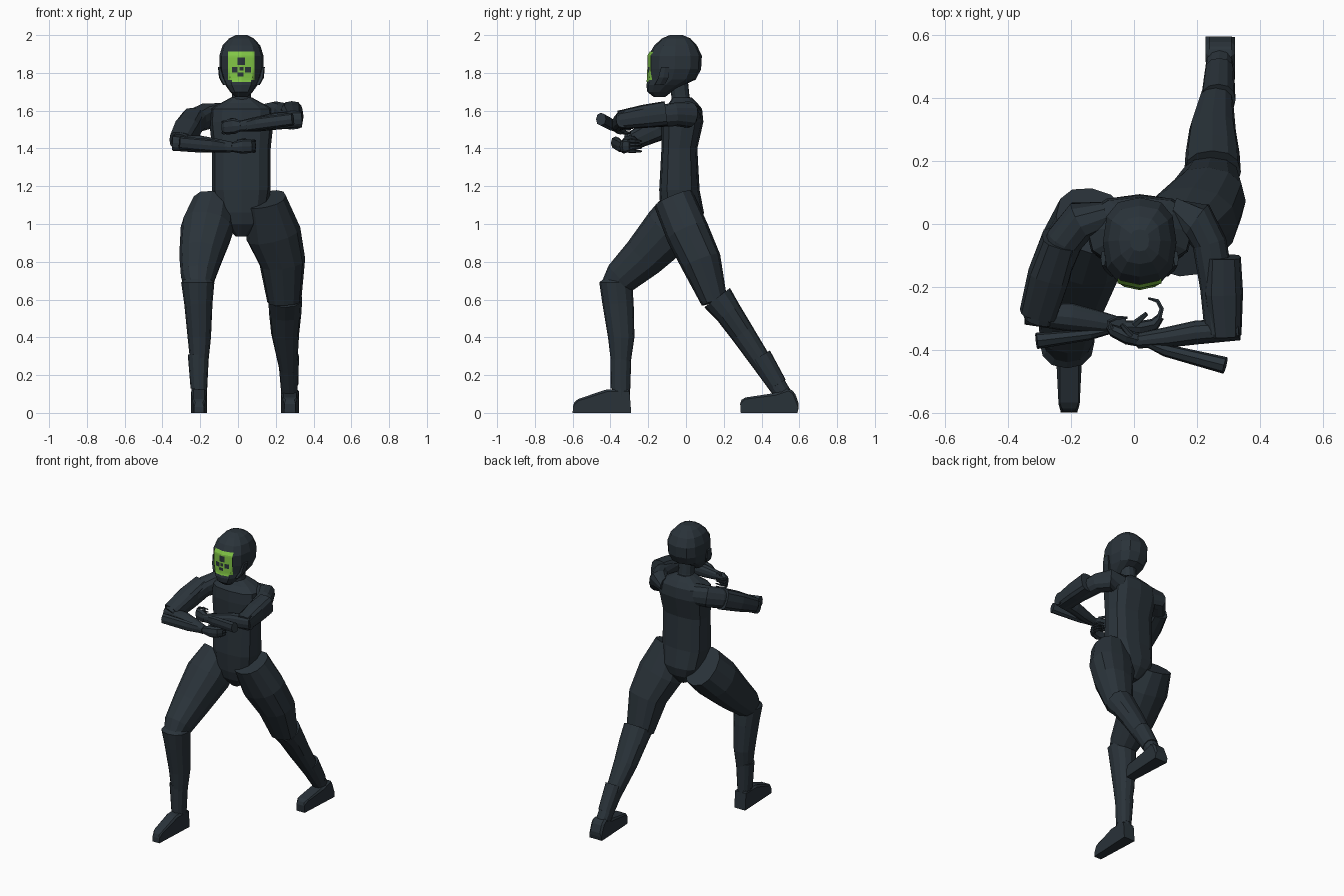
import bpy, bmesh, math
from mathutils import Vector
from mathutils.bvhtree import BVHTree


def material(name, rgb):
    m = bpy.data.materials.new(name)
    m.diffuse_color = (*rgb, 1)
    return m


SLATE = material("dark_slate", (0.023, 0.033, 0.042))
GREEN = material("visor_green", (0.22, 0.56, 0.06))


def finish(name, bm, mats=(SLATE,)):
    me = bpy.data.meshes.new(name)
    bm.to_mesh(me)
    bm.free()
    for m in mats:
        me.materials.append(m)
    ob = bpy.data.objects.new(name, me)
    bpy.context.collection.objects.link(ob)
    return ob


def loft_bm(pts, ref=(1, 0, 0), n=12, p=2.3, level=False):
    """Skin superellipse rings; each point is x, y, z, radius along ref, other radius."""
    bm = bmesh.new()
    c = [Vector(q[:3]) for q in pts]
    rings = []
    for i, q in enumerate(pts):
        t = (c[min(i + 1, len(c) - 1)] - c[max(i - 1, 0)]).normalized()
        if level:
            t = Vector((0, 0, 1))
        u = Vector(ref)
        u = (u - t * u.dot(t)).normalized()
        v = t.cross(u)
        ring = []
        for k in range(n):
            a = 2 * math.pi * k / n
            ca, sa = math.cos(a), math.sin(a)
            pu = math.copysign(abs(ca) ** (2 / p), ca) * q[3]
            pv = math.copysign(abs(sa) ** (2 / p), sa) * q[4]
            ring.append(bm.verts.new(c[i] + u * pu + v * pv))
        rings.append(ring)
    for a, b in zip(rings, rings[1:]):
        for k in range(n):
            bm.faces.new((a[k], a[(k + 1) % n], b[(k + 1) % n], b[k]))
    bm.faces.new(rings[0])
    bm.faces.new(rings[-1])
    bmesh.ops.recalc_face_normals(bm, faces=bm.faces)
    return bm


def loft(name, pts, **kw):
    return finish(name, loft_bm(pts, **kw))


def foot(name, profile, x0, x1, toe):
    bm = bmesh.new()
    f = bm.faces.new([bm.verts.new((x0, y, z)) for y, z in profile])
    new = bmesh.ops.extrude_face_region(bm, geom=[f])["geom"]
    bmesh.ops.translate(bm, vec=(x1 - x0, 0, 0),
                        verts=[g for g in new if isinstance(g, bmesh.types.BMVert)])
    for v in bm.verts:  # narrow the toe
        if v.co.y < toe + .01:
            v.co.x = (x0 + x1) / 2 + (v.co.x - (x0 + x1) / 2) * .65
    bmesh.ops.recalc_face_normals(bm, faces=bm.faces)
    edges = [e for e in bm.edges if min(v.co.z for v in e.verts) > 0.01]
    bmesh.ops.bevel(bm, geom=edges, offset=0.012, segments=1, affect='EDGES')
    finish(name, bm)


CX = 0.018

# Torso and neck
loft("torso", [(CX, -.02, .935, .03, .05), (CX, -.02, 1.0, .1, .1), (CX, -.02, 1.06, .135, .115),
               (CX, -.035, 1.18, .155, .107), (CX, -.035, 1.4, .155, .095),
               (CX, -.02, 1.54, .17, .112), (CX, -.02, 1.61, .165, .105),
               (CX, -.015, 1.64, .11, .075), (CX, -.02, 1.67, .055, .05)],
     level=True, p=2.8)
loft("neck", [(CX, -.02, 1.6, .06, .055), (CX, -.03, 1.68, .05, .048),
              (CX, -.04, 1.76, .05, .05)], level=True)

# Helmet
head = loft_bm([(CX, -.14, 1.672, .032, .03), (CX, -.14, 1.70, .06, .065),
                (CX, -.11, 1.735, .085, .1), (CX, -.075, 1.765, .1, .127),
                (CX, -.06, 1.82, .117, .14), (CX, -.058, 1.89, .117, .142),
                (CX, -.055, 1.945, .1, .113), (CX, -.052, 1.982, .066, .076),
                (CX, -.052, 2.0, .03, .035)], level=True, p=2.6)
tree = BVHTree.FromBMesh(head)
finish("helmet", head)
for s in (-1, 1):
    loft("cheek_guard", [(CX + s * .085, -.14, 1.735, .012, .03), (CX + s * .105, -.12, 1.775, .014, .03),
                         (CX + s * .116, -.11, 1.83, .008, .025)], level=True, n=6)

# Visor: grid laid on the helmet front, with dark blocks (column and row ranges) as markings
COLS, ROWS = 14, 16
BLOCKS = [(5, 8, 9, 12), (2, 4, 5, 7), (9, 11, 5, 7), (6, 7, 6, 7), (5, 7, 3, 4)]
bm = bmesh.new()
grid = []
for j in range(ROWS + 1):
    row = []
    for i in range(COLS + 1):
        x, z = CX - .07 + .14 * i / COLS, 1.752 + .16 * j / ROWS
        hit = tree.ray_cast(Vector((x, -1, z)), Vector((0, 1, 0)))[0]
        row.append(bm.verts.new((x, hit.y - .005, z)))
    grid.append(row)
for j in range(ROWS):
    for i in range(COLS):
        f = bm.faces.new((grid[j][i], grid[j][i + 1], grid[j + 1][i + 1], grid[j + 1][i]))
        mark = any(a <= i <= b and c <= j <= d for a, b, c, d in BLOCKS)
        f.material_index = 1 if mark or (j < 1 and i in (0, 1, 12, 13)) else 0
finish("visor", bm, (GREEN, SLATE))

# Front leg
loft("front_thigh", [(-.135, .01, 1.08, .115, .14), (-.165, -.09, .97, .14, .14),
                     (-.197, -.225, .825, .115, .115), (-.212, -.345, .715, .09, .092),
                     (-.212, -.385, .665, .07, .07)])
loft("front_shin", [(-.213, -.36, .735, .05, .05), (-.213, -.372, .69, .088, .087),
                    (-.21, -.36, .58, .075, .083),
                    (-.205, -.343, .4, .062, .07), (-.205, -.345, .25, .046, .05),
                    (-.205, -.345, .08, .04, .047)], level=True)
loft("front_ankle_cuff", [(-.21, -.345, .31, .056, .056), (-.207, -.347, .13, .044, .052)], level=True)
foot("front_foot", [(-.6, 0), (-.6, .045), (-.58, .07), (-.42, .125), (-.3, .125), (-.29, 0)],
     -.248, -.165, -.6)

# Back leg
loft("back_thigh", [(.145, -.065, 1.13, .11, .11), (.187, .01, .95, .147, .116),
                    (.235, .08, .8, .122, .108), (.245, .15, .59, .09, .07)])
loft("back_shin", [(.25, .165, .61, .09, .085), (.25, .225, .53, .086, .072),
                   (.25, .3, .42, .074, .064), (.265, .42, .24, .048, .053),
                   (.273, .52, .09, .043, .045)])
loft("back_ankle_cuff", [(.268, .395, .3, .055, .058), (.272, .485, .15, .047, .05)])
foot("back_foot", [(.29, 0), (.285, .06), (.305, .08), (.47, .105), (.545, .13), (.575, .11), (.6, .04),
                   (.59, 0)], .228, .322, .285)

# Upper arms: limb, then outer armour shell
loft("left_upper_arm", [(.13, .02, 1.57, .05, .07), (.2, .01, 1.58, .065, .07),
                        (.24, -.06, 1.58, .055, .062), (.265, -.2, 1.565, .055, .055),
                        (.275, -.345, 1.55, .05, .05)])
loft("left_arm_shell", [(.285, -.105, 1.585, .055, .066), (.285, -.22, 1.57, .062, .062),
                        (.292, -.355, 1.55, .05, .05)], p=3)
loft("right_upper_arm", [(-.09, .02, 1.57, .05, .07), (-.17, .01, 1.57, .065, .07),
                         (-.22, -.05, 1.55, .06, .065), (-.265, -.17, 1.5, .055, .055),
                         (-.305, -.3, 1.43, .05, .05)])
loft("right_arm_shell", [(-.235, -.05, 1.55, .06, .07), (-.27, -.16, 1.5, .068, .065),
                         (-.305, -.285, 1.44, .06, .05)], p=3)

# Forearms, wrist fins, hands and curled fingers
UP = (0, 0, 1)
loft("left_forearm", [(.335, -.335, 1.555, .045, .035), (.2, -.345, 1.545, .046, .038),
                      (.11, -.36, 1.53, .04, .033), (.01, -.372, 1.518, .028, .024)], ref=UP)
loft("right_forearm", [(-.345, -.285, 1.43, .042, .035), (-.2, -.297, 1.423, .045, .045),
                       (-.12, -.31, 1.415, .038, .036), (-.03, -.326, 1.407, .027, .025)], ref=UP)
loft("left_forearm_fin", [(.03, -.375, 1.515, .026, .01), (.1, -.402, 1.53, .034, .02),
                          (.29, -.45, 1.555, .034, .027)], ref=UP, n=8)
loft("right_forearm_fin", [(-.06, -.335, 1.407, .026, .01), (-.14, -.352, 1.415, .034, .017),
                           (-.31, -.372, 1.43, .034, .026)], ref=UP, n=8)
loft("left_hand", [(.025, -.372, 1.52, .024, .02), (-.02, -.36, 1.518, .042, .024),
                   (-.065, -.34, 1.512, .038, .02), (-.082, -.325, 1.51, .025, .01)], ref=UP, n=8)
loft("right_hand", [(-.035, -.326, 1.407, .024, .02), (.02, -.33, 1.41, .038, .022),
                    (.065, -.32, 1.412, .036, .02), (.085, -.295, 1.412, .03, .012)], ref=UP, n=8)
for i in range(4):
    zl, zr = 1.483 + .019 * i, 1.385 + .018 * i
    loft("left_finger", [(-.072, -.335, zl, .009, .009), (-.08, -.31, zl, .008, .008),
                         (-.055, -.298, zl, .007, .007), (-.02, -.298, zl, .004, .004)], ref=UP, n=6)
    loft("right_finger", [(.078, -.305, zr, .009, .009), (.088, -.27, zr, .008, .008),
                          (.075, -.245, zr, .007, .007), (.045, -.236, zr, .004, .004)], ref=UP, n=6)
loft("left_thumb", [(-.01, -.355, 1.545, .012, .012), (-.04, -.32, 1.556, .007, .007)], n=6)
loft("right_thumb", [(.0, -.32, 1.435, .012, .012), (.04, -.285, 1.448, .007, .007)], n=6)
